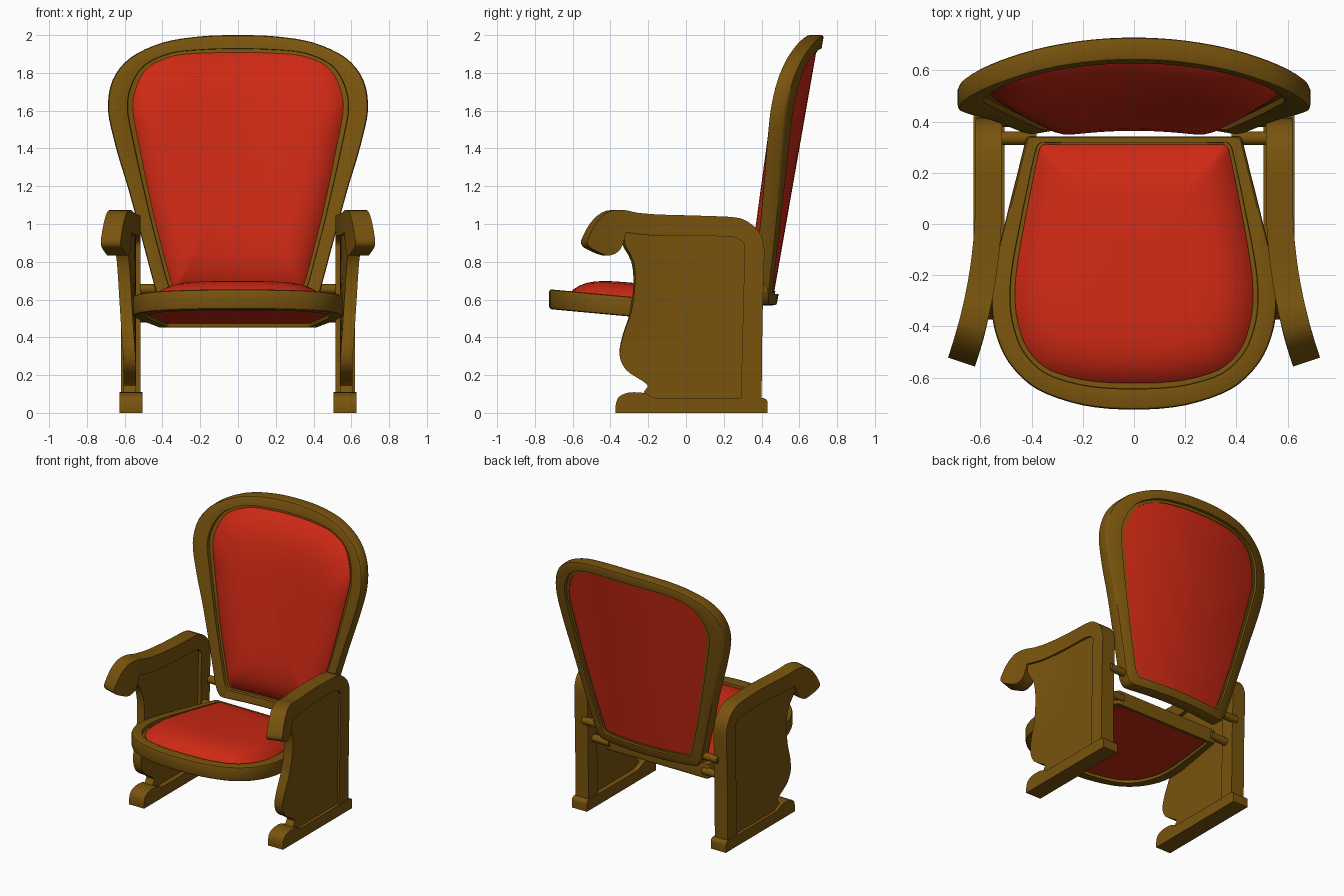
import bpy, bmesh
from math import radians
from mathutils import Vector

if "Cube" in bpy.data.objects:
    bpy.data.objects.remove(bpy.data.objects["Cube"])


def material(name, rgb):
    m = bpy.data.materials.new(name)
    m.diffuse_color = (*rgb, 1)
    m.use_nodes = True
    m.node_tree.nodes["Principled BSDF"].inputs["Base Color"].default_value = m.diffuse_color
    return m


WOOD = material("wood", (0.19, 0.088, 0.004))
RED = material("red_fabric", (0.62, 0.022, 0.007))


def curve(pts, n):
    """Closed smooth curve; a point given twice makes a sharp corner."""
    p, tan, out = [Vector(q) for q in pts], [], []
    k = len(p)
    for i in range(k):
        a, b, c = p[i - 1], p[i], p[(i + 1) % k]
        limit = min((b - a).length, (c - b).length)
        tan.append((c - a).normalized() * min(limit, (c - a).length / 2))
    for i in range(k):
        j = (i + 1) % k
        for s in range(n):
            t = s / n
            out.append((2 * t ** 3 - 3 * t * t + 1) * p[i] + (t ** 3 - 2 * t * t + t) * tan[i]
                       + (3 * t * t - 2 * t ** 3) * p[j] + (t ** 3 - t * t) * tan[j])
    return [q for i, q in enumerate(out) if (q - out[i - 1]).length > 1e-4]


def outline(half, n=4):
    """Full symmetric outline from its right half."""
    return curve(half + [(-x, y) for x, y in half[-2:0:-1]], n)


def finish(name, bm, mat):
    bmesh.ops.remove_doubles(bm, verts=bm.verts, dist=0.0005)
    bmesh.ops.recalc_face_normals(bm, faces=bm.faces)
    me = bpy.data.meshes.new(name)
    bm.to_mesh(me)
    bm.free()
    me.materials.append(mat)
    bpy.context.collection.objects.link(bpy.data.objects.new(name, me))


def skin(loops, closed=False):
    """Join matching loops with quads; closed joins the last to the first."""
    bm = bmesh.new()
    vs = [[bm.verts.new(p) for p in lp] for lp in loops]
    n = len(vs[0])
    for a, b in list(zip(vs, vs[1:])) + ([(vs[-1], vs[0])] if closed else []):
        for i in range(n):
            j = (i + 1) % n
            bm.faces.new((a[i], a[j], b[j], b[i]))
    return bm, vs


def frame(name, outer, inner, d, warp):
    """Stepped wooden ring of depth d between two outlines."""
    section = [(0, .015), (0, d - .015), (.04, d - .004), (.12, d), (.78, d), (.8, d - .02),
               (1, d - .02), (1, .022), (.8, .022), (.78, 0), (.12, 0), (.04, .004)]
    loops = [[warp(*o.lerp(i, t), z) for o, i in zip(outer, inner)] for t, z in section]
    finish(name, skin(loops, True)[0], WOOD)


def cushion(name, rim, cy, bulge, front, back, warp):
    """Padded front and flat back filling a frame opening."""
    c = Vector((0, cy))
    scales = [0.001, .2, .4, .55, .7, .8, .88, .94, .975, 1.0]
    rows = [(s, front - bulge * (1 - s ** 6)) for s in scales]
    rows += [(s, back) for s in reversed(scales)]
    loops = [[warp(*c.lerp(p, s), d) for p in rim] for s, d in rows]
    finish(name, skin(loops)[0], RED)


def flare(y, z):
    """Outward sweep of the arm towards the front, and its slope."""
    t = min(max((z - 0.2) / 0.7, 0), 1)
    u = max(0.1 - y, 0) / 0.62
    g = t * t * (3 - 2 * t)
    return 0.1 * u * u * g, 0.32 * u * g


def slab(name, profile, x0, x1, side):
    """Extrude a y-z profile across x, slice it and flare it."""
    bm, vs = skin([[(x, y, z) for y, z in profile] for x in (x0, x1)])
    for loop in vs:
        bm.faces.new(loop)
    cuts = [((0, y / 100, 0), (0, 1, 0)) for y in range(-48, 12, 8)]
    cuts += [((0, 0, z / 100), (0, 0, 1)) for z in range(25, 90, 9)]
    for co, no in cuts:
        bmesh.ops.bisect_plane(bm, geom=bm.verts[:] + bm.edges[:] + bm.faces[:],
                               plane_co=co, plane_no=no)
    for v in bm.verts:
        shift, slope = flare(v.co.y, v.co.z)
        v.co.y += slope * (v.co.x - 0.565)
        v.co.x = side * (v.co.x + shift)
    finish(name, bm, WOOD)


# Backrest: tilted and bowed around the sitter
def back_warp(u, v, d):
    return (u, 0.64 - 0.175 * (2 - v) - 0.27 * u * u + d, v)


back_out = outline([(0, .57), (.25, .57), (.385, .575), (.425, .62), (.45, .70), (.53, 1.0), (.585, 1.2),
                    (.645, 1.4), (.688, 1.6), (.665, 1.76), (.57, 1.88), (.40, 1.96), (.2, 1.993), (0, 2.0)])
back_in = outline([(0, .645), (.22, .645), (.325, .65), (.345, .67), (.365, .73), (.435, 1.0), (.48, 1.2),
                   (.52, 1.4), (.557, 1.6), (.54, 1.72), (.475, 1.83), (.34, 1.89), (.17, 1.905), (0, 1.908)])
frame("back_frame", back_out, back_in, 0.09, back_warp)
cushion("back_cushion", back_in, 1.3, 0.1, 0.015, 0.065, back_warp)


# Seat: slopes down to the rear
def seat_warp(u, v, d):
    return (u, v, 0.655 - 0.092 * (v + 0.73) - d)


seat_out = outline([(0, -.725), (.2, -.708), (.38, -.645), (.49, -.54), (.545, -.41), (.556, -.28), (.54, -.15),
                    (.5, .02), (.455, .2), (.425, .32), (.41, .342), (.25, .342), (0, .342)])
seat_in = outline([(0, -.622), (.18, -.612), (.33, -.57), (.415, -.49), (.455, -.38), (.465, -.27), (.455, -.15),
                   (.425, .02), (.39, .2), (.37, .29), (.35, .31), (.22, .31), (0, .31)])
frame("seat_frame", seat_out, seat_in, 0.105, seat_warp)
cushion("seat_cushion", seat_in, -0.15, 0.09, 0.015, 0.085, seat_warp)

# Side profiles in y-z
arm = curve([(.40, .06), (.40, .06), (.405, .5), (.415, .86), (.385, .96), (.29, 1.03), (.1, 1.043), (-.15, 1.05),
             (-.27, 1.06), (-.35, 1.075), (-.43, 1.062), (-.495, 1.0), (-.54, .91), (-.525, .875), (-.43, .833),
             (-.37, .855), (-.345, .90), (-.33, .955), (-.33, .955), (-.2, .94), (.1, .937), (.25, .93), (.305, .9),
             (.31, .85), (.29, .06), (.29, .06)], 3)
panel = curve([(.34, .05), (.34, .05), (.34, .97), (.34, .97), (-.33, .985), (-.33, .985), (-.335, .9),
               (-.285, .8), (-.275, .68), (-.295, .53), (-.335, .41), (-.352, .31), (-.32, .23), (-.24, .175),
               (-.203, .145), (-.22, .115), (-.25, .05), (-.25, .05)], 3)
foot = curve([(.432, 0), (.432, 0), (.432, .06), (.415, .077), (.38, .08), (-.16, .08), (-.22, .105), (-.3, .108),
              (-.355, .085), (-.372, .04), (-.372, 0), (-.372, 0)], 3)

for side, tag in ((1, "right"), (-1, "left")):
    slab(tag + "_arm_and_post", arm, 0.515, 0.62, side)
    slab(tag + "_side_panel", panel, 0.54, 0.605, side)
    slab(tag + "_foot", foot, 0.505, 0.627, side)
    # Pivot rods joining the seat and backrest to the posts
    for part, y, z in (("back_rod", .405, .655), ("seat_rod", .335, .505)):
        bpy.ops.mesh.primitive_cylinder_add(vertices=20, radius=0.027, depth=0.17,
                                            location=(side * .465, y, z), rotation=(0, radians(90), 0))
        rod = bpy.context.object
        rod.name = tag + "_" + part
        rod.data.materials.append(WOOD)

bpy.ops.object.select_all(action='SELECT')
bpy.ops.object.shade_smooth_by_angle(angle=radians(32))
